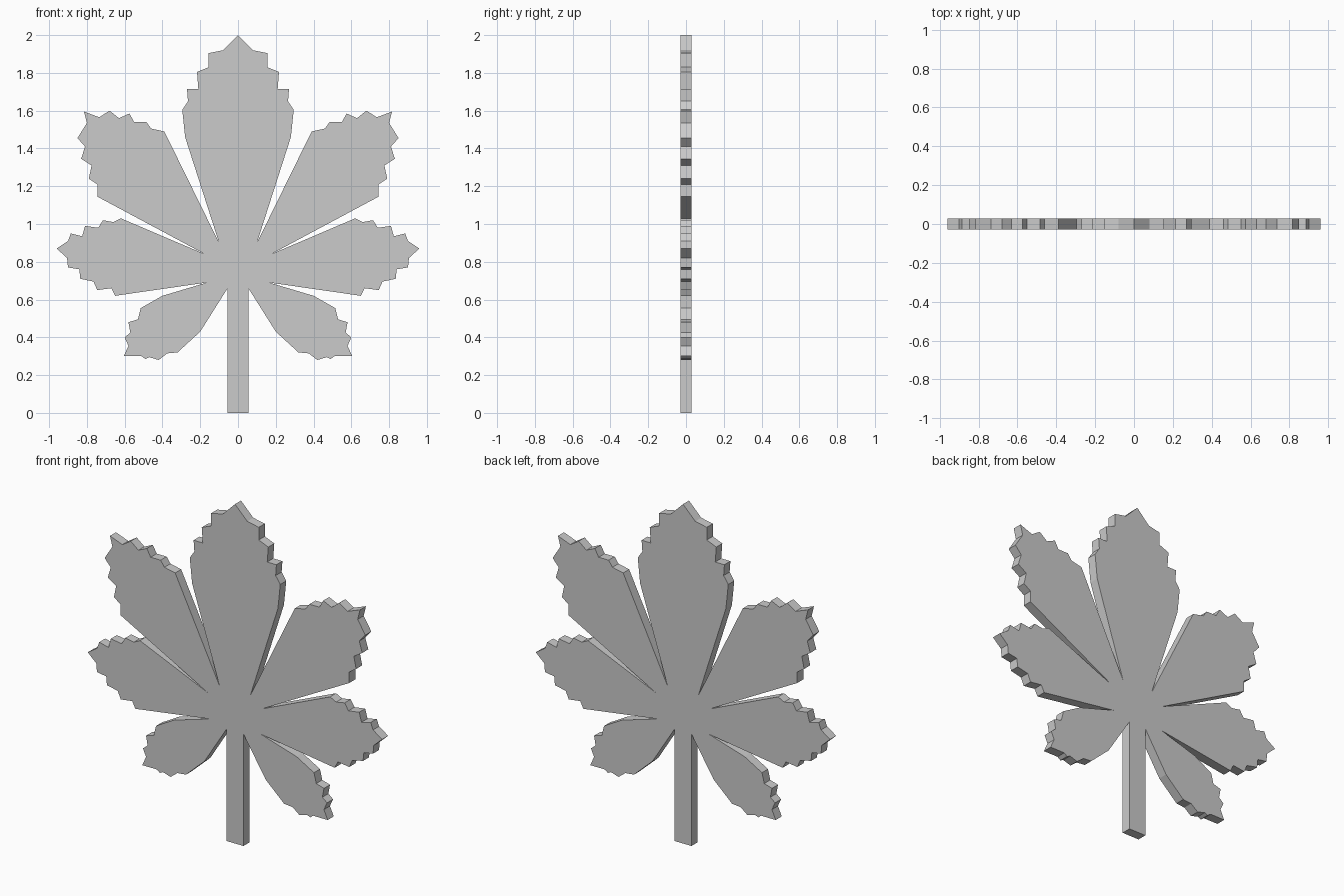
import bpy, bmesh

HALF_THICKNESS = 0.028

# Right half of the outline, leaflet by leaflet from the tip down (x, z)
top_leaflet = [(0, 2.0), (.08, 1.92), (.155, 1.905), (.155, 1.83), (.217, 1.805),
               (.21, 1.715), (.27, 1.715), (.265, 1.65), (.295, 1.605),
               (.28, 1.46), (.10, .90)]
upper_leaflet = [(.39, 1.49), (.46, 1.505), (.485, 1.54), (.55, 1.54), (.575, 1.585),
                 (.63, 1.56), (.68, 1.60), (.735, 1.565), (.815, 1.595),
                 (.80, 1.535), (.85, 1.455), (.81, 1.41), (.83, 1.345),
                 (.775, 1.31), (.79, 1.24), (.745, 1.21), (.745, 1.145), (.175, .84)]
side_leaflet = [(.62, 1.03), (.66, 1.01), (.715, 1.02), (.74, .98), (.81, .99),
                (.825, .935), (.885, .95), (.90, .91), (.96, .87), (.905, .82),
                (.90, .77), (.84, .76), (.835, .71), (.765, .695), (.745, .65),
                (.67, .66), (.65, .62), (.165, .69)]
lower_leaflet = [(.40, .62), (.515, .555), (.53, .495), (.58, .48), (.57, .425),
                 (.60, .40), (.58, .355), (.605, .30), (.51, .30), (.49, .285),
                 (.47, .295), (.42, .28), (.375, .315), (.32, .32), (.20, .43),
                 (.055, .66)]
stem = [(.055, 0)]

# Mirror the half into a closed outline
half = top_leaflet + upper_leaflet + side_leaflet + lower_leaflet + stem
outline = half + [(-x, z) for x, z in reversed(half[1:])]

# Flat leaf blade with stem, extruded to its thickness
bm = bmesh.new()
face = bm.faces.new([bm.verts.new((x, -HALF_THICKNESS, z)) for x, z in outline])
ext = bmesh.ops.extrude_face_region(bm, geom=[face], use_keep_orig=True)
moved = [g for g in ext["geom"] if isinstance(g, bmesh.types.BMVert)]
bmesh.ops.translate(bm, verts=moved, vec=(0, 2 * HALF_THICKNESS, 0))
bmesh.ops.recalc_face_normals(bm, faces=bm.faces)
mesh = bpy.data.meshes.new("leaf")
bm.to_mesh(mesh)
bm.free()
leaf = bpy.data.objects.new("leaf", mesh)
bpy.context.collection.objects.link(leaf)
